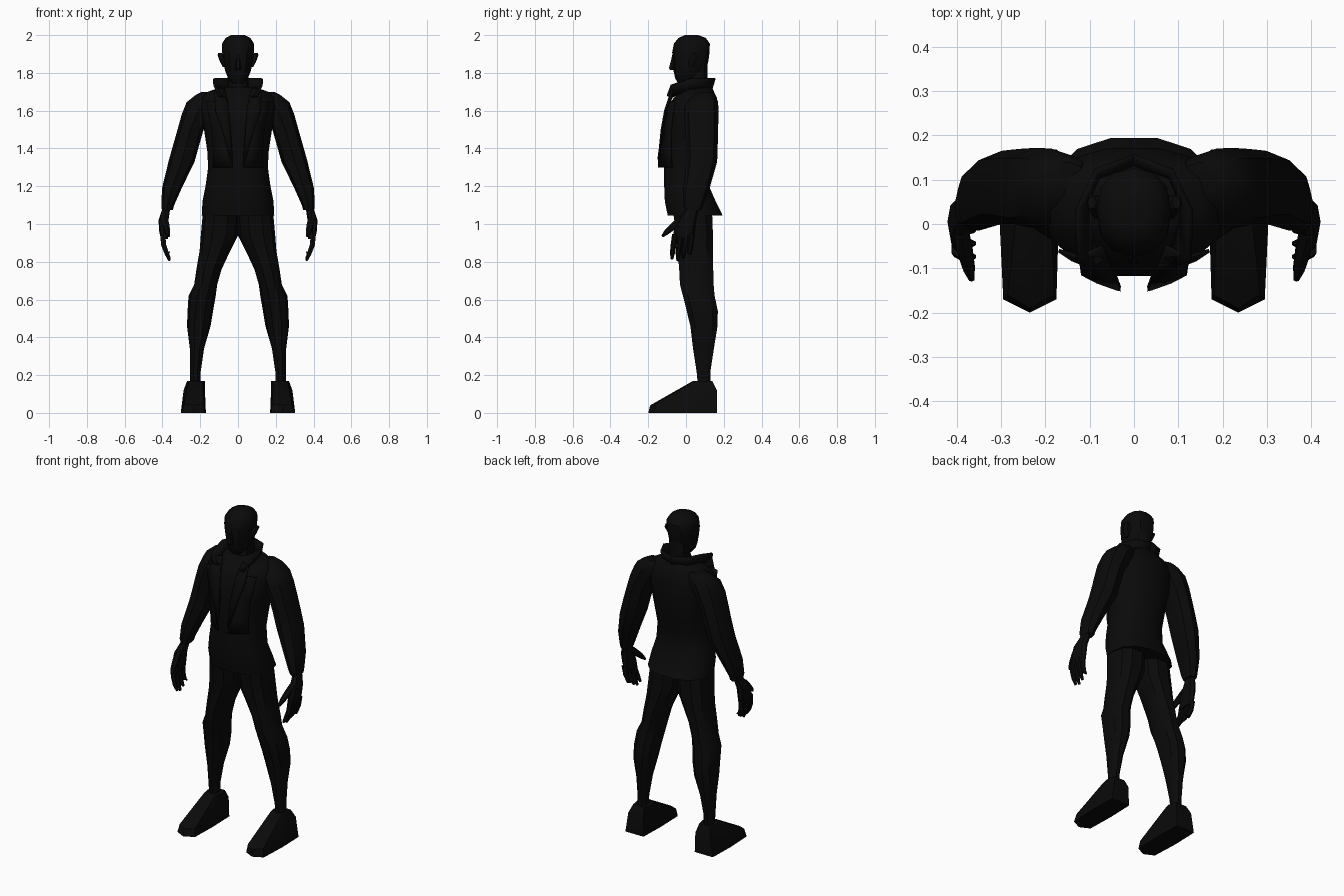
import bpy, bmesh, math
from mathutils import Vector

black = bpy.data.materials.new("near_black")
black.diffuse_color = (0.003, 0.003, 0.003, 1)


def finish(name, bm, thick=0):
    bmesh.ops.recalc_face_normals(bm, faces=bm.faces)
    me = bpy.data.meshes.new(name)
    bm.to_mesh(me)
    bm.free()
    me.materials.append(black)
    ob = bpy.data.objects.new(name, me)
    bpy.context.collection.objects.link(ob)
    if thick:
        mod = ob.modifiers.new("thickness", 'SOLIDIFY')
        mod.thickness = thick
        mod.offset = 0
    bpy.ops.object.select_all(action='DESELECT')
    ob.select_set(True)
    bpy.context.view_layer.objects.active = ob
    bpy.ops.object.shade_smooth_by_angle(angle=math.radians(35))
    return ob


def skin(name, loops):
    """Join closed loops of points into a capped tube."""
    bm = bmesh.new()
    vs = [[bm.verts.new(p) for p in lp] for lp in loops]
    n = len(vs[0])
    for a, b in zip(vs, vs[1:]):
        for i in range(n):
            bm.faces.new((a[i], a[(i + 1) % n], b[(i + 1) % n], b[i]))
    bm.faces.new(vs[0])
    bm.faces.new(vs[-1][::-1])
    return finish(name, bm)


def loft(name, rings, n=8, side=1, power=0.85):
    """Level rings given as z, x0, x1, y0, y1."""
    loops = []
    for z, x0, x1, y0, y1 in rings:
        lp = []
        for i in range(n):
            a = 2 * math.pi * i / n
            c, s = math.cos(a), math.sin(a)
            c = math.copysign(abs(c) ** power, c) if abs(c) > 1e-6 else 0
            s = math.copysign(abs(s) ** power, s) if abs(s) > 1e-6 else 0
            lp.append((side * ((x0 + x1) / 2 + c * (x1 - x0) / 2),
                       (y0 + y1) / 2 + s * (y1 - y0) / 2, z))
        loops.append(lp)
    return skin(name, loops)


def tube(name, path, radii, side, n=6):
    """Tapered tube along a path, used for the fingers."""
    pts = [Vector((side * x, y, z)) for x, y, z in path]
    loops = []
    for i, p in enumerate(pts):
        d = (pts[min(i + 1, len(pts) - 1)] - pts[max(i - 1, 0)]).normalized()
        u = d.cross(Vector((1, 0, 0))).normalized()
        v = d.cross(u)
        loops.append([p + radii[i] * (u * math.cos(t) + v * math.sin(t))
                      for t in (2 * math.pi * k / n for k in range(n))])
    return skin(name, loops)


def strip(name, a, b, side, thick=0.008):
    """Thin sheet between two edge lines."""
    bm = bmesh.new()
    va, vb = ([bm.verts.new((side * x, y, z)) for x, y, z in e] for e in (a, b))
    for i in range(len(a) - 1):
        bm.faces.new((va[i], va[i + 1], vb[i + 1], vb[i]))
    return finish(name, bm, thick)


def centred(rows):
    return [(z, -w, w, y0, y1) for z, w, y0, y1 in rows]


# Jacket body with flared hem
loft("jacket", centred([
    (1.045, .192, -.10, .197), (1.12, .188, -.115, .16), (1.2, .172, -.118, .125),
    (1.3, .158, -.118, .135), (1.39, .163, -.12, .16), (1.5, .18, -.115, .172),
    (1.62, .205, -.105, .175), (1.67, .195, -.065, .165), (1.70, .16, -.03, .15),
    (1.725, .09, -.01, .14)]), 14)

# Neck and head
loft("neck", centred([(1.68, .06, -.01, .12), (1.76, .055, .0, .115),
                      (1.85, .06, .0, .115)]), 10)
loft("head", centred([
    (1.745, .03, -.042, .02), (1.77, .052, -.057, .06), (1.81, .068, -.066, .105),
    (1.86, .078, -.07, .118), (1.91, .084, -.073, .125), (1.955, .084, -.064, .126),
    (1.985, .066, -.04, .105), (2.0, .035, -.005, .065)]), 12)
loft("nose", centred([(1.815, .015, -.085, -.05), (1.825, .017, -.093, -.05),
                      (1.87, .01, -.08, -.05), (1.90, .006, -.073, -.05)]), 6)

for side, tag in ((1, "left"), (-1, "right")):
    # Ear
    loft(tag + "_ear", [(1.83, .066, .08, .01, .04), (1.86, .068, .096, .01, .055),
                        (1.895, .074, .108, .025, .068), (1.905, .085, .105, .035, .062)],
         6, side)
    # Collar, lapel and open jacket front
    strip(tag + "_collar",
          [(0, .13, 1.70), (.08, .10, 1.70), (.10, .03, 1.70), (.095, -.04, 1.69), (.07, -.075, 1.67)],
          [(0, .152, 1.772), (.085, .12, 1.772), (.128, .03, 1.77), (.125, -.08, 1.735),
           (.10, -.10, 1.68)], side, .012)
    strip(tag + "_lapel",
          [(.07, -.05, 1.72), (.05, -.10, 1.62), (.04, -.126, 1.50), (.03, -.148, 1.34)],
          [(.125, -.075, 1.71), (.12, -.112, 1.60), (.085, -.13, 1.50), (.04, -.146, 1.34)], side)
    strip(tag + "_jacket_front",
          [(.055, -.095, 1.65), (.04, -.12, 1.5), (.032, -.143, 1.38), (.032, -.146, 1.30)],
          [(.17, -.06, 1.65), (.14, -.08, 1.5), (.13, -.08, 1.38), (.13, -.075, 1.30)], side)

    # Sleeve
    loft(tag + "_sleeve", [
        (1.075, .345, .403, -.005, .085), (1.10, .338, .406, -.015, .092),
        (1.19, .298, .402, -.015, .125), (1.33, .23, .368, .0, .165),
        (1.42, .205, .343, .0, .168), (1.5, .182, .32, -.005, .17),
        (1.58, .14, .298, -.01, .172), (1.645, .10, .272, .0, .17),
        (1.685, .10, .222, .04, .155), (1.70, .11, .19, .06, .14)], 8, side)

    # Hand
    loft(tag + "_palm", [
        (.92, .372, .408, -.07, .04), (.96, .37, .417, -.065, .048),
        (1.02, .368, .421, -.045, .055), (1.09, .358, .398, .01, .07)], 8, side)
    for k in range(4):
        y = -.058 + k * .03
        tip = (.815, .805, .82, .85)[k]
        tube(f"{tag}_finger_{k + 1}",
             [(.398, y, .945), (.394, y - .008, .89), (.378, y - .014, .845),
              (.362, y - .016, tip)], (.016, .015, .013, .007), side)
    tube(tag + "_thumb", [(.39, -.02, 1.03), (.38, -.065, .99), (.372, -.10, .96),
                          (.366, -.125, .935)], (.02, .019, .015, .007), side)

    # Trouser leg
    loft(tag + "_leg", [
        (.16, .198, .253, .06, .13), (.215, .198, .253, .055, .13),
        (.34, .18, .255, .035, .15), (.46, .145, .27, .02, .17),
        (.54, .132, .267, .0, .172), (.62, .118, .262, -.02, .155),
        (.68, .11, .232, -.036, .15), (.76, .087, .22, -.04, .148),
        (.86, .04, .203, -.048, .148), (.94, .0, .197, -.055, .147),
        (1.08, -.01, .184, -.075, .142)], 10, side)

    # Shoe: pointed toe plan lofted upward, sloping down to the front
    sole = [(.235, -.2), (.295, -.17), (.303, .0), (.298, .165), (.175, .165), (.17, .0), (.175, -.17)]
    mid = [(.235, -.19), (.285, -.16), (.288, .02), (.28, .163), (.178, .163), (.175, .02), (.18, -.16)]
    top = [(.227, .035), (.262, .045), (.27, .09), (.262, .14), (.188, .14), (.176, .09), (.188, .045)]
    zmid = (.04, .048, .12, .12, .12, .12, .048)
    skin(tag + "_shoe", [
        [(side * x, y, 0) for x, y in sole],
        [(side * x, y, z) for (x, y), z in zip(mid, zmid)],
        [(side * x, y, .168) for x, y in top]])
